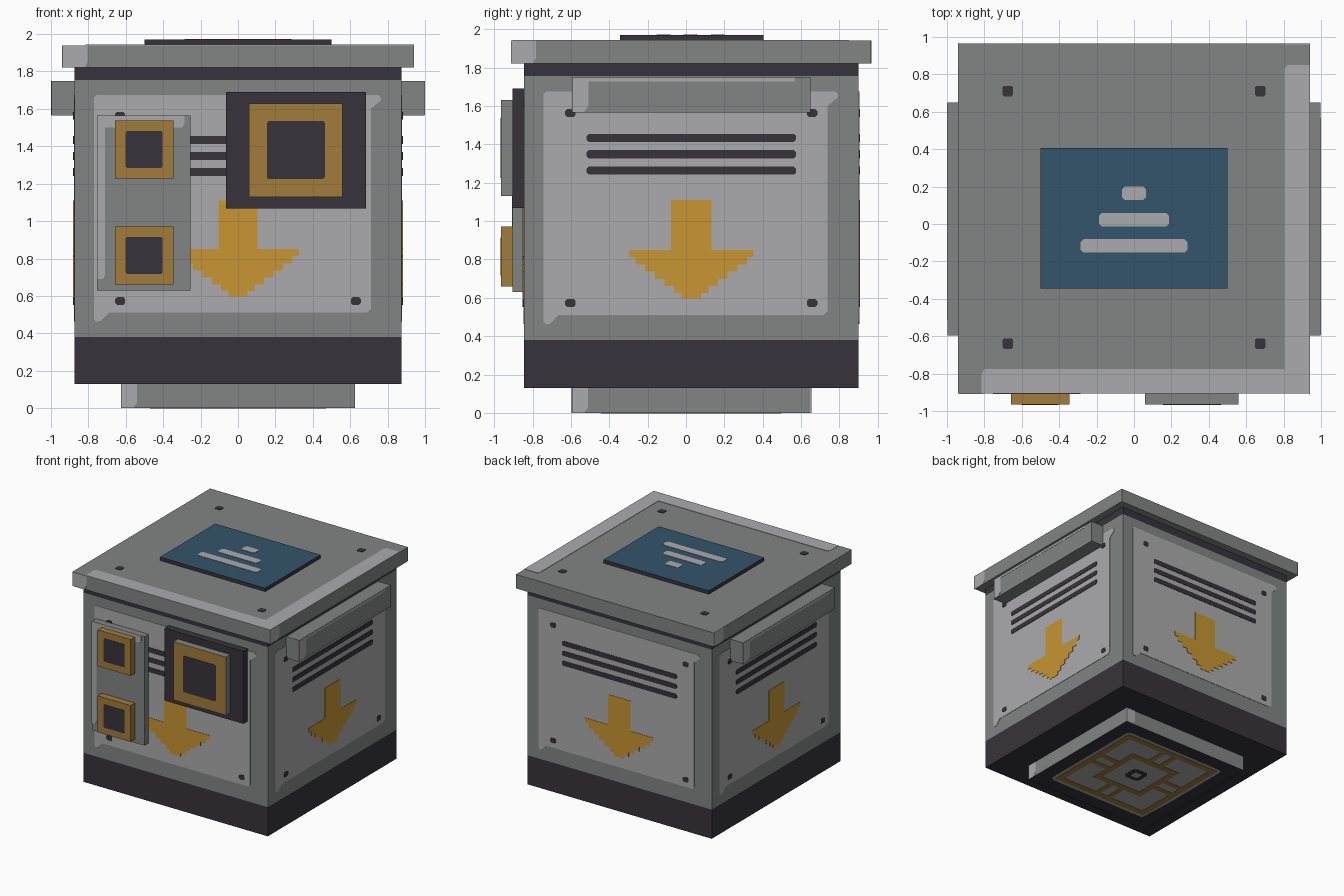
import bpy, bmesh
from math import pi
from mathutils import Matrix

cube = bpy.data.objects.get("Cube")
if cube:
    bpy.data.objects.remove(cube, do_unlink=True)

CY = 0.0275                # depth centre of the crate
HX, HY = 0.875, 0.8725     # body half sizes


def material(name, rgb):
    m = bpy.data.materials.new(name)
    m.use_nodes = True
    m.diffuse_color = (*rgb, 1)
    m.node_tree.nodes["Principled BSDF"].inputs["Base Color"].default_value = (*rgb, 1)
    return m


LIGHT = material("light_grey", (0.41, 0.41, 0.42))
MID = material("mid_grey", (0.225, 0.235, 0.235))
DARK = material("charcoal", (0.037, 0.034, 0.043))
ORANGE = material("arrow_orange", (0.57, 0.305, 0.032))
GOLD = material("dull_gold", (0.36, 0.2, 0.043))
BLUE = material("screen_blue", (0.034, 0.09, 0.145))


def finish(name, bm, mats):
    me = bpy.data.meshes.new(name)
    bmesh.ops.recalc_face_normals(bm, faces=bm.faces[:])
    bm.to_mesh(me)
    bm.free()
    for m in mats:
        me.materials.append(m)
    ob = bpy.data.objects.new(name, me)
    bpy.context.collection.objects.link(ob)
    return ob


def box(name, x, y, z, mats, rule=None, cuts=()):
    """Box from ranges, cut at heights, coloured face by face by a rule."""
    bm = bmesh.new()
    bmesh.ops.create_cube(bm, size=1)
    for v in bm.verts:
        v.co = [r[0] + (c + 0.5) * (r[1] - r[0]) for r, c in zip((x, y, z), v.co)]
    for h in cuts:
        bmesh.ops.bisect_plane(bm, geom=bm.verts[:] + bm.edges[:] + bm.faces[:],
                               plane_co=(0, 0, h), plane_no=(0, 0, 1))
    bm.normal_update()
    for f in bm.faces:
        f.material_index = rule(f.calc_center_median(), f.normal) if rule else 0
    return finish(name, bm, mats)


def plates(name, outlines, frame, mat, t=0.003):
    """Thin flat plates with the given outlines, laid in a frame."""
    bm = bmesh.new()
    for pts in outlines:
        face = bm.faces.new([bm.verts.new((u, v, 0)) for u, v in pts])
        new = bmesh.ops.extrude_face_region(bm, geom=[face])["geom"]
        for v in new:
            if isinstance(v, bmesh.types.BMVert):
                v.co.z += t
    bm.transform(frame)
    return finish(name, bm, [mat])


def rect(u0, u1, v0, v1, c=0.0):
    """Rectangle outline, with chamfered corners if c is given."""
    if not c:
        return [(u0, v0), (u1, v0), (u1, v1), (u0, v1)]
    return [(u0 + c, v0), (u1 - c, v0), (u1, v0 + c), (u1, v1 - c),
            (u1 - c, v1), (u0 + c, v1), (u0, v1 - c), (u0, v0 + c)]


def square(u, v, h, c=0.0):
    return rect(u - h, u + h, v - h, v + h, c)


def ring(h, w):
    """Square ring made of four bars."""
    return [rect(-h, h, h - w, h), rect(-h, h, -h, w - h),
            rect(-h, w - h, w - h, h - w), rect(h - w, h, w - h, h - w)]


def side(k, d):
    """Frame on side k (front, +x, back, -x) at distance d from the centre."""
    return (Matrix.Translation((0, CY, 0)) @ Matrix.Rotation(k * pi / 2, 4, 'Z')
            @ Matrix.Rotation(pi / 2, 4, 'X') @ Matrix.Translation((0, 0, d)))


def front(y):
    return side(0, CY - y)


def flat(z):
    return Matrix.Translation((0, 0, z))


# Main volumes
box("body", (-HX, HX), (CY - HY, CY + HY), (0.13, 1.82), [MID, DARK],
    lambda c, n: int(c.z < 0.38 or c.z > 1.755), cuts=(0.38, 1.755))
box("lid", (-0.94, 0.94), (-0.905, 0.965), (1.82, 1.94), [MID])
box("base", (-0.625, 0.625), (CY - 0.6225, CY + 0.6225), (0, 0.13), [MID, DARK],
    lambda c, n: int(n.z < -0.5))
box("screen", (-0.5, 0.5), (-0.345, 0.405), (1.94, 1.97), [DARK, BLUE],
    lambda c, n: int(n.z > 0.5))

# Outline of the worn side panel and the arrow
PANEL = [(-0.77, 0.475), (-0.76, 0.463), (-0.735, 0.465), (-0.69, 0.51), (0.69, 0.51),
         (0.71, 0.53), (0.71, 1.6), (0.74, 1.625), (0.765, 1.645), (0.765, 1.66),
         (0.75, 1.675), (-0.755, 1.675), (-0.77, 1.66)]
half = [(0.105, 1.11), (0.105, 0.85), (0.325, 0.85), (0.325, 0.815)]
for i in range(5):         # stepped arrow head
    u, v = 0.29 - i * 0.05, 0.81 - i * 0.037
    half += [(u, v), (u, v - 0.037)]
half += [(0.05, 0.625), (0.05, 0.597)]
ARROW = half + [(-u, v) for u, v in reversed(half)]

# Panels, vents, arrows, screws and edge highlights on all four sides
for k, s in enumerate(("front", "left", "back", "right")):
    d = HY if k % 2 == 0 else HX
    f = side(k, d)
    plates(s + "_panel", [PANEL], f, LIGHT, 0.003)
    plates(s + "_arrow", [ARROW], f, ORANGE, 0.006)
    plates(s + "_vents", [rect(-0.545, 0.545, z - 0.021, z + 0.021, 0.01)
                          for z in (1.263, 1.348, 1.433)], f, DARK, 0.006)
    plates(s + "_screws", [rect(u - 0.027, u + 0.027, z - 0.021, z + 0.021, 0.01)
                           for u in (-0.63, 0.63) for z in (0.573, 1.563)], f, DARK, 0.006)
    e = 0.935 if k % 2 == 0 else 0.94
    plates(s + "_lid_highlight", [[(-e, 1.82), (-e + 0.115, 1.82), (-e + 0.13, 1.85),
                                   (-e + 0.13, 1.94), (-e, 1.94)]], side(k, e - 0.0015), LIGHT)
    b = 0.6225 if k % 2 else 0.625
    plates(s + "_base_highlight", [[(-b, 0), (-b + 0.065, 0), (-b + 0.085, 0.03),
                                    (-b + 0.085, 0.12), (-b + 0.085, 0.13), (-b, 0.13)]],
           side(k, 0.6235), LIGHT)

# Side handles with worn edges
for k, s, sx in ((1, "left", 1), (3, "right", -1)):
    box(s + "_handle", sorted((sx * HX, sx * 0.998)), (CY - 0.6225, CY + 0.6225),
        (1.565, 1.75), [MID])
    plates(s + "_handle_highlight",
           [[(-0.62, 1.567), (-0.56, 1.567), (-0.535, 1.6), (-0.535, 1.728),
             (0.54, 1.728), (0.54, 1.749), (-0.62, 1.749)]], side(k, 0.997), LIGHT)

# Lid top: worn edge and screws
plates("lid_top_highlight", [[(-0.815, -0.905), (0.94, -0.905), (0.94, 0.85), (0.82, 0.85),
                              (0.805, 0.83), (0.805, -0.775), (-0.8, -0.775),
                              (-0.815, -0.8)]], flat(1.94), LIGHT)
plates("lid_screws", [square(u, v, 0.028, 0.008) for u in (-0.675, 0.675)
                      for v in (-0.64, 0.71)], flat(1.94), DARK, 0.004)

# Bars shown on the screen
plates("screen_bars", [rect(-w, w, v - 0.036, v + 0.036, 0.015)
                       for w, v in ((0.065, 0.165), (0.188, 0.023), (0.285, -0.117))],
       flat(1.97), LIGHT)

# Front control plate with two buttons
box("control_plate", (-0.755, -0.255), (-0.905, -0.845), (0.63, 1.565), [MID])
plates("control_plate_highlight", [[(-0.755, 0.69), (-0.72, 0.69), (-0.71, 0.72),
                                    (-0.71, 1.5), (-0.3, 1.5), (-0.285, 1.52),
                                    (-0.285, 1.565), (-0.755, 1.565)]], front(-0.905), LIGHT)
for s, z in (("upper", 1.383), ("lower", 0.816)):
    box(s + "_button", (-0.658, -0.345), (-0.964, -0.905), (z - 0.156, z + 0.156), [GOLD])
    plates(s + "_button_face", [square(-0.502, z, 0.099, 0.008)], front(-0.964), DARK)

# Front display block
box("display_housing", (-0.065, 0.685), (-0.905, -0.845), (1.068, 1.69), [DARK])
box("display_frame", (0.06, 0.56), (-0.964, -0.905), (1.13, 1.63), [MID, GOLD],
    lambda c, n: int(n.y < -0.5))
plates("display_face", [square(0.31, 1.38, 0.156, 0.01)], front(-0.964), DARK)

# Underside pattern
under = Matrix.Translation((0, CY, 0.002)) @ Matrix.Rotation(pi, 4, 'X')
plates("underside_panel", [square(0, 0, 0.5, 0.03)], under, LIGHT, 0.002)
lines = ring(0.47, 0.055) + ring(0.25, 0.055)
for a in (-0.06, 0.06):    # paired links between the rings
    for p, q in ((-0.42, -0.25), (0.25, 0.42)):
        lines += [rect(a - 0.022, a + 0.022, p, q), rect(p, q, a - 0.022, a + 0.022)]
plates("underside_lines", lines, under, GOLD, 0.004)
plates("underside_socket", [square(0, 0, 0.075, 0.025)], under, DARK, 0.004)
plates("underside_socket_core", [square(0, 0, 0.035, 0.01)], under, LIGHT, 0.005)
